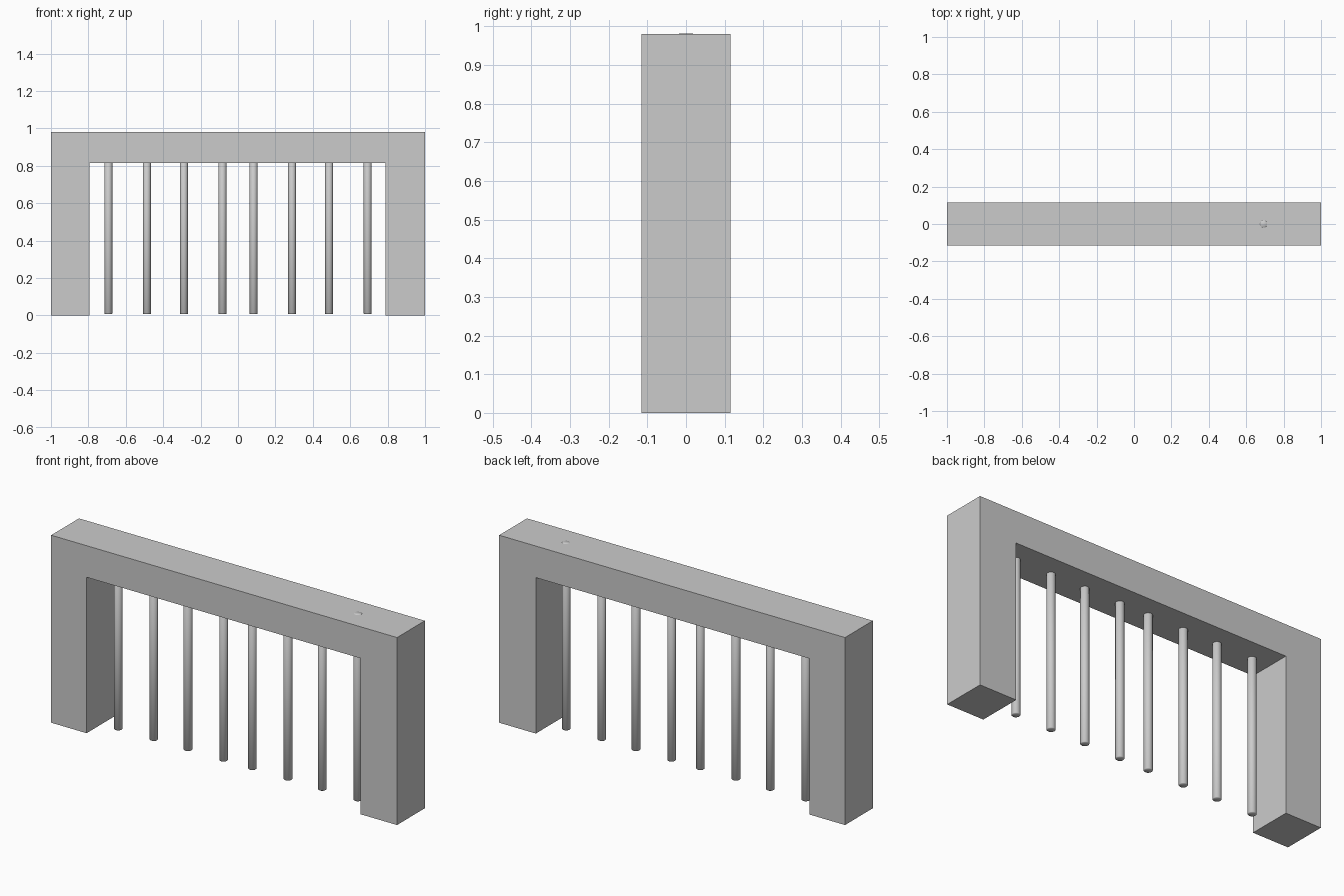
import bpy, bmesh

if "Cube" in bpy.data.objects:
    bpy.data.objects.remove(bpy.data.objects["Cube"])

DEPTH = 0.23      # frame thickness along y
TOP = 0.98        # overall height
BAR_R = 0.021     # bar radius


def add_object(name, bm):
    mesh = bpy.data.meshes.new(name)
    bmesh.ops.recalc_face_normals(bm, faces=bm.faces)
    bm.to_mesh(mesh)
    bm.free()
    obj = bpy.data.objects.new(name, mesh)
    bpy.context.collection.objects.link(obj)
    return obj


def make_frame():
    # U-shaped profile, upside down, extruded along y
    profile = [(-1, 0), (-0.795, 0), (-0.795, 0.815), (0.788, 0.815),
               (0.788, 0), (1, 0), (1, TOP), (-1, TOP)]
    bm = bmesh.new()
    face = bm.faces.new([bm.verts.new((x, -DEPTH / 2, z)) for x, z in profile])
    out = bmesh.ops.extrude_face_region(bm, geom=[face])
    moved = [g for g in out["geom"] if isinstance(g, bmesh.types.BMVert)]
    bmesh.ops.translate(bm, verts=moved, vec=(0, DEPTH, 0))
    return add_object("gate_frame", bm)


def make_bar(name, x, top, bottom=0.006):
    # Round bar with slightly softened ends
    bm = bmesh.new()
    bmesh.ops.create_cone(bm, cap_ends=True, segments=16, radius1=BAR_R,
                          radius2=BAR_R, depth=top - bottom)
    bmesh.ops.translate(bm, verts=bm.verts, vec=(x, 0, (top + bottom) / 2))
    rims = [e for e in bm.edges if abs(e.verts[0].co.z - e.verts[1].co.z) < 1e-5]
    bmesh.ops.bevel(bm, geom=rims, offset=0.003, segments=1, affect='EDGES')
    for f in bm.faces:
        f.smooth = True
    return add_object(name, bm)


make_frame()

# Vertical bars, mirrored about the centre; the last one pierces the lintel
offsets = [0.083, 0.289, 0.487, 0.693]
for i, x in enumerate(sorted([-o for o in offsets] + offsets)):
    make_bar(f"bar_{i + 1}", x, TOP + 0.001 if i == 7 else 0.83)
